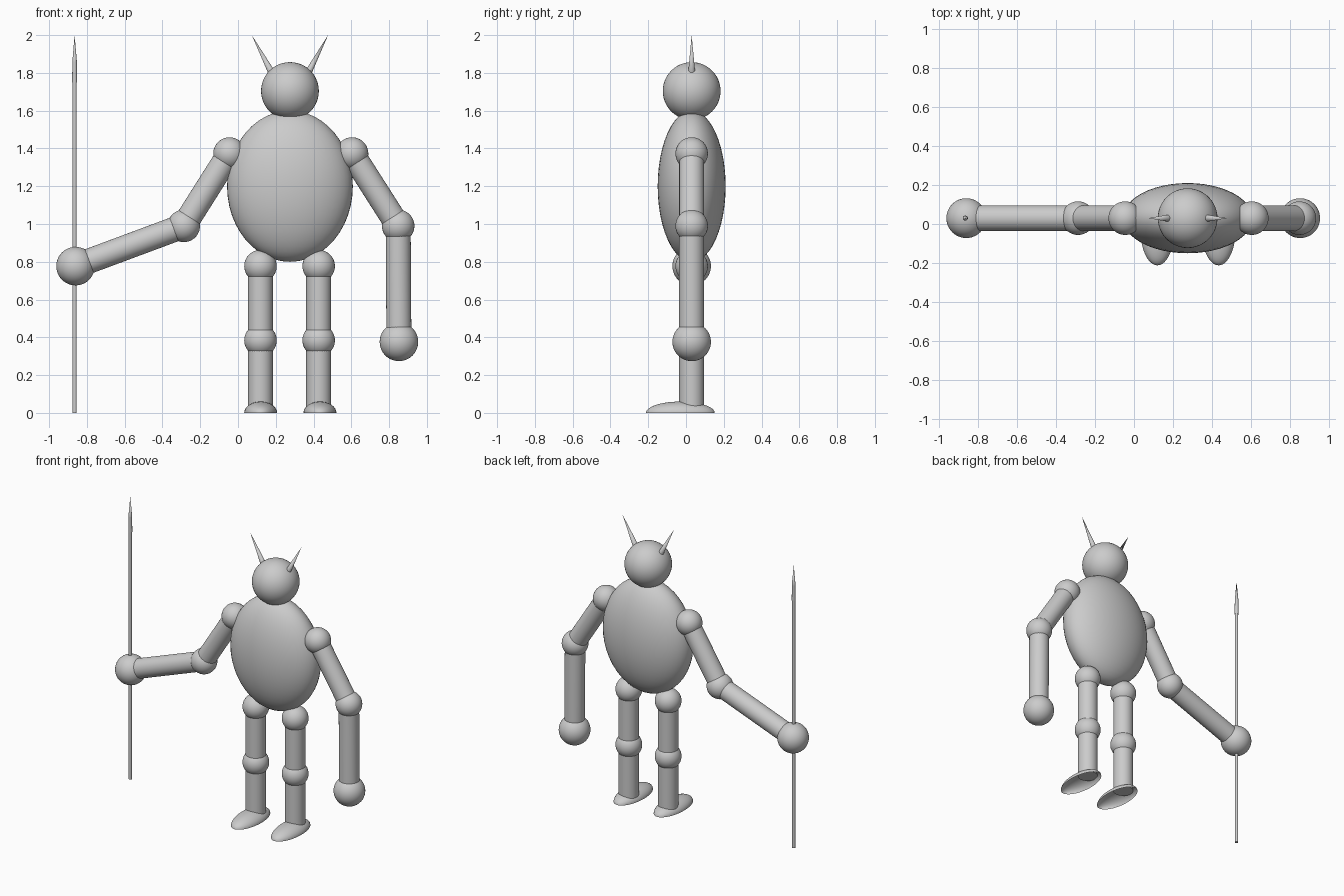
import bpy, math
from mathutils import Vector

if "Cube" in bpy.data.objects:
    bpy.data.objects.remove(bpy.data.objects["Cube"])

grey = bpy.data.materials.new("plain grey")
grey.diffuse_color = (0.6, 0.6, 0.6, 1)
grey.use_nodes = True
grey.node_tree.nodes["Principled BSDF"].inputs["Base Color"].default_value = grey.diffuse_color
CX, CY = 0.275, 0.03          # body axis


def finish(name):
    ob = bpy.context.object
    ob.name = name
    ob.data.materials.append(grey)
    bpy.ops.object.shade_smooth_by_angle(angle=math.radians(40))
    return ob


def ball(name, loc, size):
    if not isinstance(size, tuple):
        size = (size,) * 3
    bpy.ops.mesh.primitive_uv_sphere_add(segments=48, ring_count=24, location=loc)
    bpy.context.object.scale = size
    bpy.ops.object.transform_apply(location=False, rotation=False, scale=True)
    return finish(name)


def rod(name, a, b, r1, r2=None):
    a, b = Vector(a), Vector(b)
    d = b - a
    bpy.ops.mesh.primitive_cone_add(vertices=32, radius1=r1, radius2=r1 if r2 is None else r2,
                                    depth=d.length, location=(a + b) / 2)
    bpy.context.object.rotation_euler = d.to_track_quat('Z', 'Y').to_euler()
    return finish(name)


# Torso and head
ball("torso", (CX, CY, 1.2), (0.333, 0.18, 0.4))
ball("head", (CX, CY, 1.704), 0.153)

# Arms: shoulder, elbow, hand
arms = {"left": [(-0.045, 1.373), (-0.287, 0.99), (-0.86, 0.777)],
        "right": [(0.604, 1.373), (0.848, 0.99), (0.852, 0.376)]}
for side, pts in arms.items():
    s, e, h = [(x, CY, z) for x, z in pts]
    ball(side + "_shoulder", s, 0.086)
    ball(side + "_elbow", e, 0.086)
    ball(side + "_hand", h, 0.102)
    rod(side + "_upper_arm", s, e, 0.066)
    rod(side + "_forearm", e, h, 0.066)

# Horns and legs
for side, sx, lx, fx in (("left", -1, 0.119, 0.12), ("right", 1, 0.427, 0.434)):
    rod(side + "_horn", (CX + sx * 0.088, CY, 1.785), (CX + sx * 0.202, CY, 2.0), 0.02, 0)
    ball(side + "_hip", (lx, CY, 0.777), 0.086)
    ball(side + "_knee", (lx, CY, 0.384), 0.086)
    rod(side + "_thigh", (lx, CY, 0.777), (lx, CY, 0.384), 0.066)
    rod(side + "_shin", (lx, CY, 0.384), (lx, CY, 0.03), 0.066)

    # Foot: open upper half of an ellipsoid
    foot = ball(side + "_foot", (fx, -0.03, 0), (0.087, 0.182, 0.06))
    bpy.ops.object.mode_set(mode='EDIT')
    bpy.ops.mesh.select_all(action='SELECT')
    bpy.ops.mesh.bisect(plane_co=(fx, -0.03, 0.0), plane_no=(0, 0, 1), clear_inner=True)
    bpy.ops.object.mode_set(mode='OBJECT')

# Spear
SX = -0.865
rod("spear_shaft", (SX, CY, 0), (SX, CY, 1.86), 0.011)
rod("spear_collar", (SX, CY, 1.75), (SX, CY, 1.86), 0.013, 0.012)
rod("spear_tip", (SX, CY, 1.86), (SX, CY, 2.0), 0.012, 0)
